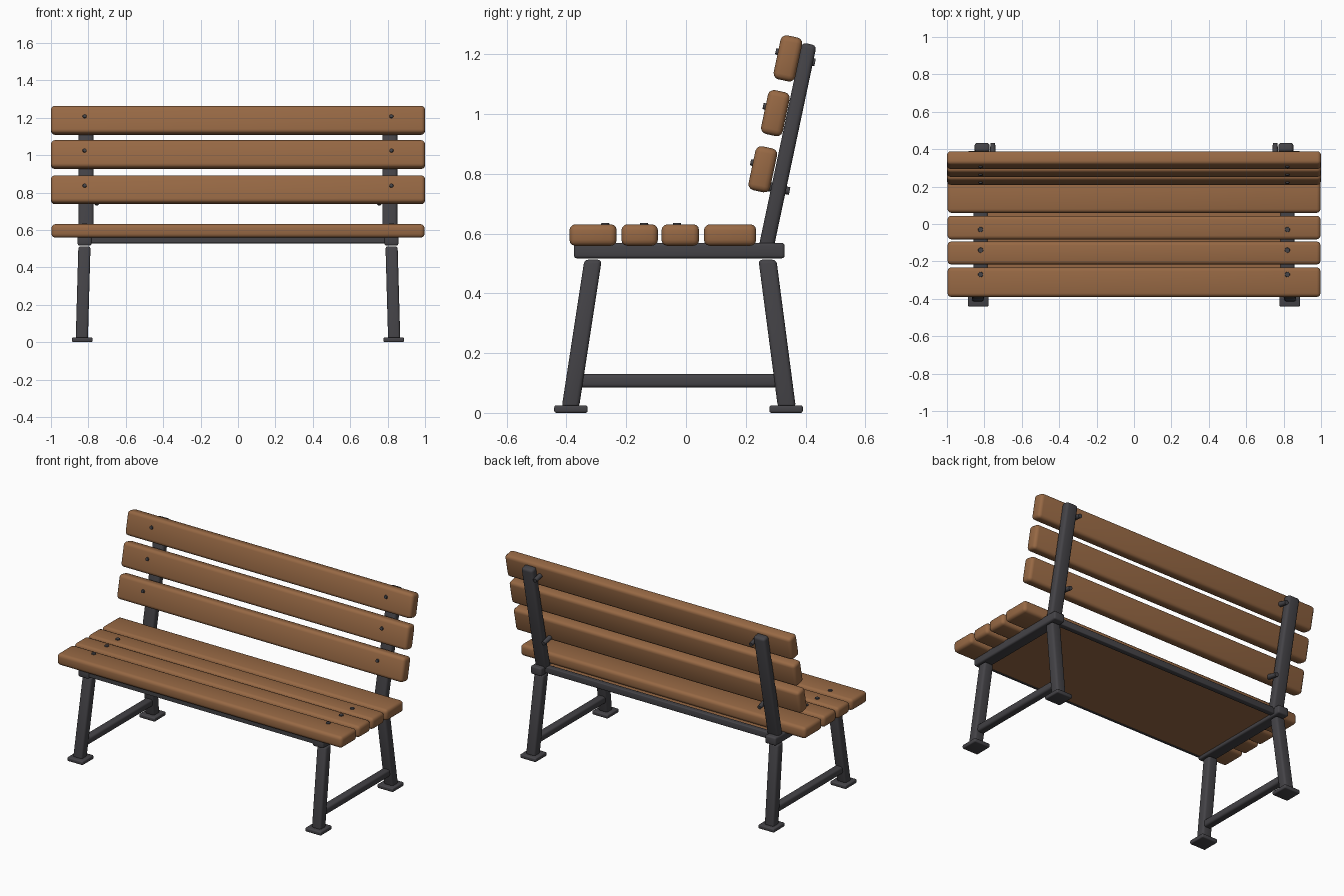
import bpy, bmesh, math
from mathutils import Matrix, Vector

if "Cube" in bpy.data.objects:
    bpy.data.objects.remove(bpy.data.objects["Cube"])


def material(name, col):
    m = bpy.data.materials.new(name)
    m.diffuse_color = (*col, 1)
    m.use_nodes = True
    m.node_tree.nodes["Principled BSDF"].inputs["Base Color"].default_value = m.diffuse_color
    return m


WOOD = material("brown_wood", (0.31, 0.14, 0.058))
IRON = material("dark_grey_iron", (0.058, 0.056, 0.063))


def finish(name, bm, mat, bevel=0, seg=3):
    bmesh.ops.recalc_face_normals(bm, faces=bm.faces)
    if bevel:
        bmesh.ops.bevel(bm, geom=bm.edges[:], offset=bevel, segments=seg,
                        profile=0.5, affect='EDGES')
    me = bpy.data.meshes.new(name)
    bm.to_mesh(me)
    bm.free()
    me.materials.append(mat)
    ob = bpy.data.objects.new(name, me)
    bpy.context.collection.objects.link(ob)
    bpy.ops.object.select_all(action='DESELECT')
    ob.select_set(True)
    bpy.context.view_layer.objects.active = ob
    bpy.ops.object.shade_smooth_by_angle(angle=math.radians(40))
    return ob


def box(name, centre, size, mat, bevel=0, tilt=0, shear=(0, 0)):
    """Box tilted about x; shear moves the top by (x, y) and the bottom back."""
    bm = bmesh.new()
    bmesh.ops.create_cube(bm, size=1)
    rot = Matrix.Rotation(tilt, 3, 'X')
    for v in bm.verts:
        s = v.co.z
        p = Vector(a * b for a, b in zip(v.co, size))
        p += Vector((shear[0] * s, shear[1] * s, 0))
        v.co = rot @ p + Vector(centre)
    return finish(name, bm, mat, bevel)


def bolt(name, centre, axis, radius, length):
    bm = bmesh.new()
    bmesh.ops.create_cone(bm, cap_ends=True, segments=12, radius1=radius,
                          radius2=radius * 0.8, depth=length)
    m = Vector((0, 0, 1)).rotation_difference(Vector(axis)).to_matrix().to_4x4()
    bm.transform(Matrix.Translation(centre) @ m)
    return finish(name, bm, IRON)


LEAN = math.atan2(0.144, 0.68)
OUT = Vector((0, -math.cos(LEAN), -math.sin(LEAN) * -1))  # front normal of the back

# seat slats
for i, (y0, y1) in enumerate([(-0.39, -0.232), (-0.216, -0.094),
                              (-0.082, 0.044), (0.06, 0.235)]):
    box(f"seat_slat_{i+1}", (0, (y0 + y1) / 2, 0.595),
        (1.994, y1 - y0, 0.072), WOOD, 0.02)

# back slats, leaning with the posts
BACK = [(0.257, 0.815), (0.299, 1.003), (0.341, 1.186)]
for i, (y, z) in enumerate(BACK):
    box(f"back_slat_{i+1}", (0, y, z), (2.0, 0.074, 0.15), WOOD, 0.02, -LEAN)

# panel under the seat with thin iron edges
box("under_seat_panel", (0, -0.05, 0.548), (1.6, 0.62, 0.026), WOOD)
box("rear_rail", (0, 0.272, 0.547), (1.62, 0.035, 0.04), IRON, 0.005)
box("front_edge_strip", (0, -0.364, 0.547), (1.6, 0.012, 0.032), IRON)

for s, side in ((-1, "left"), (1, "right")):
    # side frame
    box(f"{side}_side_rail", (s * 0.82, -0.0225, 0.543), (0.075, 0.705, 0.052), IRON, 0.01)
    box(f"{side}_back_post", (s * 0.812, 0.34, 0.892), (0.08, 0.05, 0.70), IRON, 0.015, -LEAN)
    box(f"{side}_front_leg", (s * 0.828, -0.349, 0.265), (0.065, 0.058, 0.495),
        IRON, 0.013, 0, (-s * 0.014, 0.076))
    box(f"{side}_rear_leg", (s * 0.828, 0.305, 0.265), (0.065, 0.06, 0.495),
        IRON, 0.013, 0, (-s * 0.014, -0.065))
    box(f"{side}_front_foot", (s * 0.833, -0.385, 0.0125), (0.11, 0.112, 0.025), IRON, 0.007)
    box(f"{side}_rear_foot", (s * 0.833, 0.335, 0.0125), (0.11, 0.112, 0.025), IRON, 0.007)
    box(f"{side}_stretcher", (s * 0.83, -0.025, 0.107), (0.05, 0.66, 0.045), IRON, 0.012)

    # bolts in the seat and on the front of the back
    for y in (-0.27, -0.14, -0.03):
        bolt(f"{side}_seat_bolt", (s * 0.82, y, 0.63), (0, 0, 1), 0.016, 0.012)
    for y, z in BACK:
        c = Vector((s * 0.82, y, z + 0.015)) + OUT * 0.036
        bolt(f"{side}_back_bolt", c, OUT, 0.012, 0.012)
    # bolts behind the back, just inside each post
    for y, z in ((0.33, 0.75), (0.415, 1.18)):
        bolt(f"{side}_rear_bolt", (s * 0.755, y - 0.02, z), -OUT, 0.016, 0.075)
